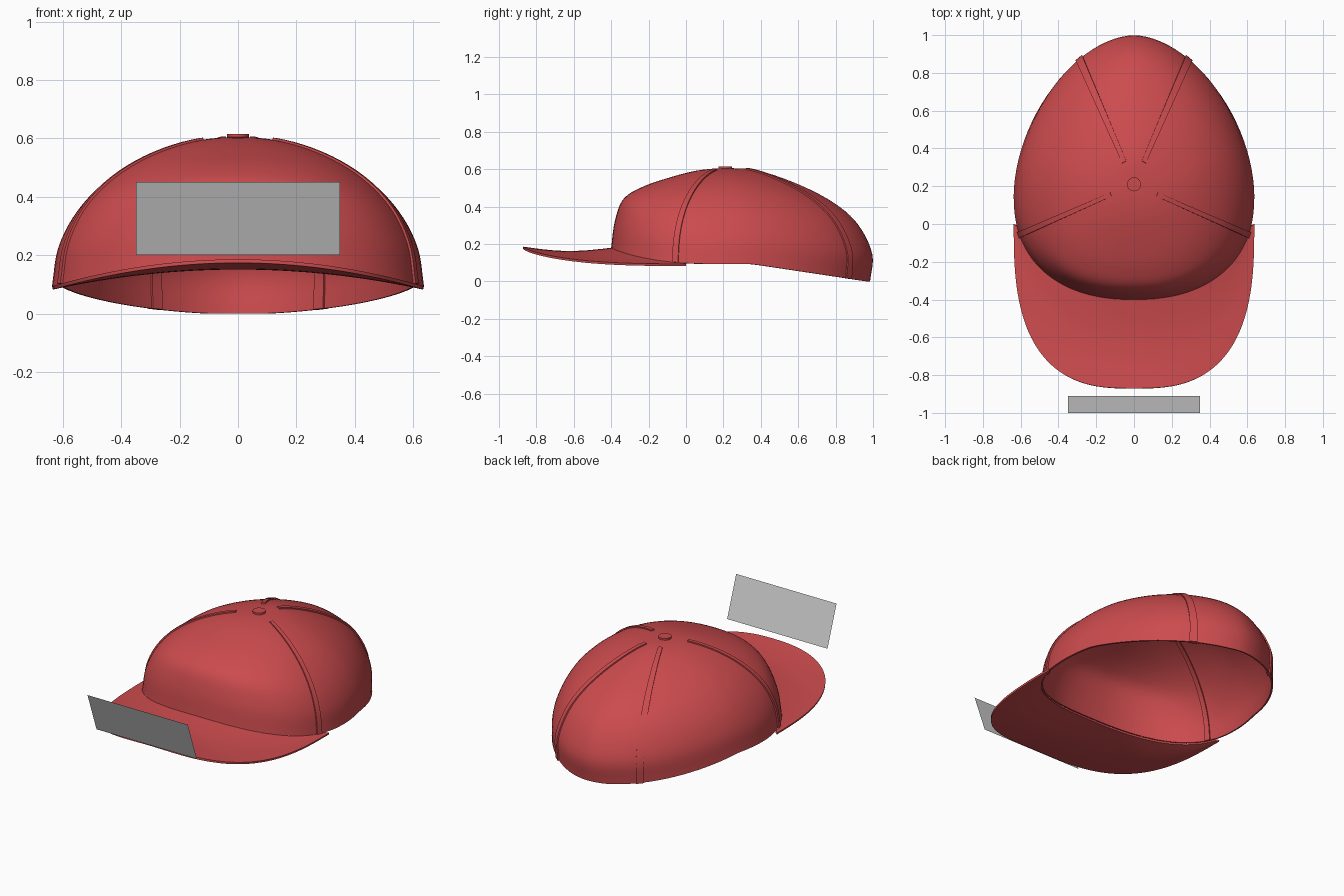
import bpy, math

if "Cube" in bpy.data.objects:
    bpy.data.objects.remove(bpy.data.objects["Cube"])

red = bpy.data.materials.new("red_cloth")
red.diffuse_color = (0.6, 0.07, 0.075, 1)
red.use_nodes = True
red.node_tree.nodes["Principled BSDF"].inputs["Base Color"].default_value = red.diffuse_color


def finish(ob, thickness=0, offset=-1, mat=red):
    bpy.ops.object.select_all(action='DESELECT')
    ob.select_set(True)
    bpy.context.view_layer.objects.active = ob
    if mat:
        ob.data.materials.append(mat)
    if thickness:
        m = ob.modifiers.new("thickness", 'SOLIDIFY')
        m.thickness, m.offset = thickness, offset
        bpy.ops.object.modifier_apply(modifier=m.name)
    bpy.ops.object.shade_smooth_by_angle(angle=math.radians(40))


def grid_object(name, rows, closed=False, pole=None):
    n = len(rows[0])
    verts = [p for r in rows for p in r]
    faces = []
    span = n if closed else n - 1
    for i in range(len(rows) - 1):
        for j in range(span):
            k = (j + 1) % n
            faces.append((i*n + j, (i+1)*n + j, (i+1)*n + k, i*n + k))
    if pole:
        verts.append(pole)
        faces += [(len(verts) - 1, j, (j + 1) % n) for j in range(n)]
    me = bpy.data.meshes.new(name)
    me.from_pydata(verts, [], faces)
    ob = bpy.data.objects.new(name, me)
    bpy.context.collection.objects.link(ob)
    return ob


def spow(v, p):
    return math.copysign(abs(v) ** p, v)


# Crown profiles (radius, height), both as fractions, top to rim
FRONT = [(0, 1), (.25, .97), (.52, .87), (.75, .75), (.9, .6), (.97, .32), (1, 0)]
SIDE = [(math.sin(i*math.pi/12), math.cos(i*math.pi/12)) for i in range(7)]
BACK = [(0, 1), (.22, .98), (.5, .855), (.74, .69), (.9, .5), (.995, .24), (.98, 0)]
TOP_Y, TOP_Z = 0.21, 0.605


def spline(pts, t):
    f = t * (len(pts) - 1)
    i = min(int(f), len(pts) - 2)
    u = f - i
    b, c = pts[i], pts[i+1]
    # mirror across the pole so the top stays smooth
    a = pts[i-1] if i else (-pts[1][0], pts[1][1])
    d = pts[i+2] if i + 2 < len(pts) else (2*c[0] - b[0], 2*c[1] - b[1])
    return [0.5*(2*q + (r-p)*u + (2*p - 5*q + 4*r - s)*u*u + (3*q - p - 3*r + s)*u**3)
            for p, q, r, s in zip(a, b, c, d)]


def outline(phi):
    c, s = math.cos(phi), math.sin(phi)
    n, dy = (2.3, .55) if s < 0 else (1.8, .85)
    return .637*spow(c, 2/n), .15 + dy*spow(s, 2/n)


def arch(x):
    return .18 - .086*(x/.637)**2


def crown_point(phi, t):
    x, y = outline(phi)
    s = math.sin(phi)
    zb = arch(x) if s < 0 else .094 - .094*max(0, y - .35)/.63
    zb = max(zb, 0)
    w = s*s
    a, b = spline(SIDE, t), spline(FRONT if s < 0 else BACK, t)
    r, h = (p + (q - p)*w for p, q in zip(a, b))
    return x*r, TOP_Y + (y - TOP_Y)*r, zb + (TOP_Z - zb)*h


# Crown shell
N, M = 96, 30
rows = [[crown_point(2*math.pi*j/N, i/M) for j in range(N)] for i in range(1, M + 1)]
finish(grid_object("crown", rows, True, (0, TOP_Y, TOP_Z)), .01)

# Raised seam tapes between the panels
for name, deg in (("seam_front_right", -19), ("seam_front_left", 199),
                  ("seam_back_right", 60.5), ("seam_back_left", 119.5)):
    rows = []
    for i in range(25):
        t = .13 + .87*i/24
        half = .02*(.6 + .4*t)/(.65*math.sin(t*math.pi/2))
        rows.append([crown_point(math.radians(deg) + half*k/2, t) for k in range(-2, 3)])
    finish(grid_object(name, rows), .026, -.4)

# Curved brim from the crown edge to its rounded front outline
rows = []
for i in range(13):
    u = i/12
    row = []
    for j in range(65):
        v = j/64
        ix, iy = outline(math.radians(-166 + 152*v))
        a = math.radians(-180 + 180*v)
        ox = .637*spow(math.cos(a), 2/2.8)
        oy = .87*spow(math.sin(a), 2/2.8)
        x, y = ix + (ox - ix)*u, iy + (oy - iy)*u
        dip = (.006*u - .02*math.sin(math.pi*u))*(1 - min(1, (x/.637)**2))
        row.append((x, y, arch(x) + dip))
    rows.append(row)
finish(grid_object("brim", rows), .012)

# Top button
bpy.ops.mesh.primitive_cylinder_add(vertices=32, radius=.037, depth=.025,
                                    location=(0, TOP_Y, .603))
button = bpy.context.object
button.name = "top_button"
finish(button)

# Flat tilted panel floating in front
panel = grid_object("front_panel", [[(-.35, -1, .45), (.35, -1, .45)],
                                    [(-.35, -.91, .2), (.35, -.91, .2)]])
finish(panel, mat=None)
